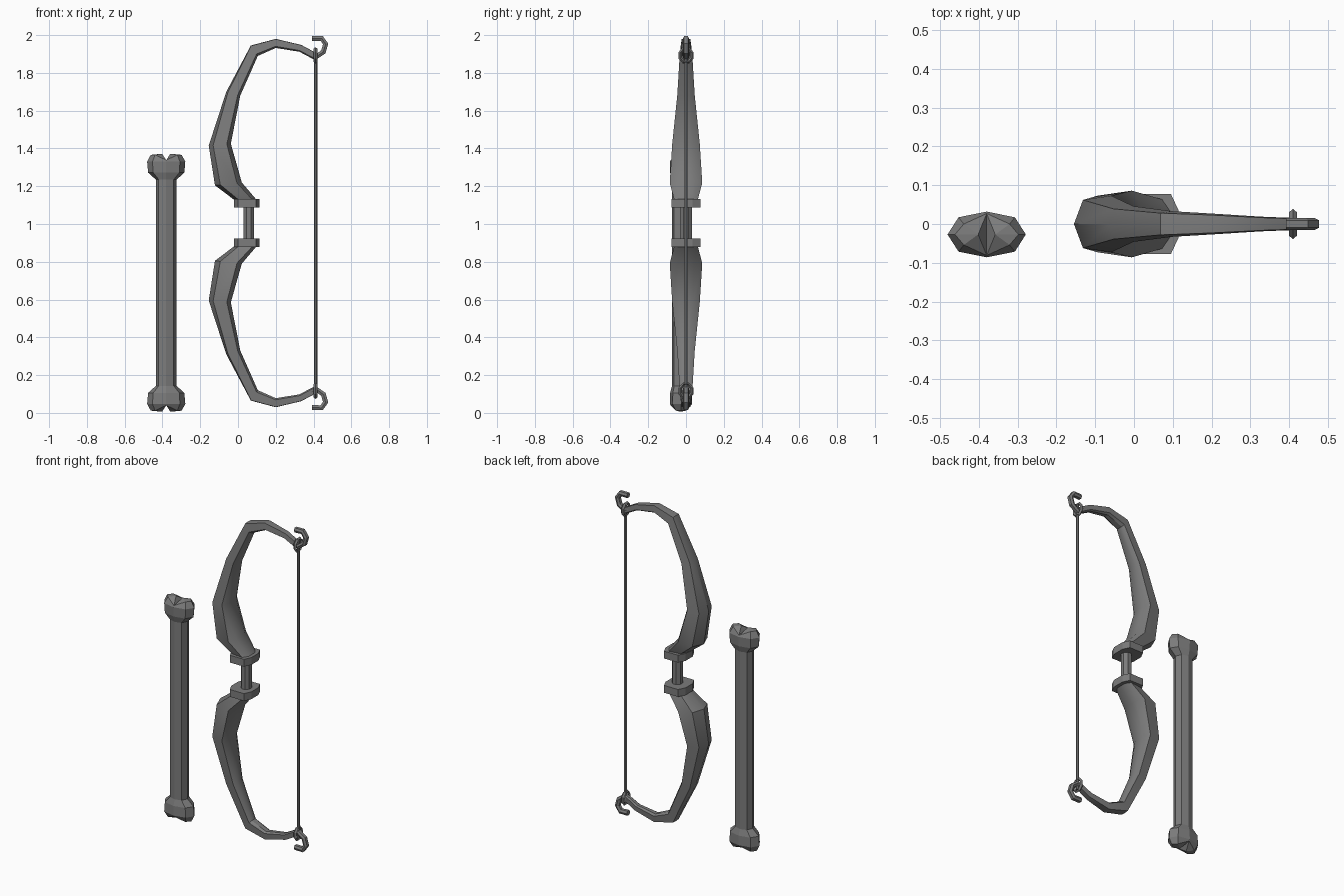
import bpy, bmesh, math
from mathutils import Vector

cube = bpy.data.objects.get("Cube")
if cube:
    bpy.data.objects.remove(cube)

MID = 1.005  # height of the bow's mirror plane

grey = bpy.data.materials.new("plain grey")
grey.use_nodes = True
grey.diffuse_color = (0.2, 0.2, 0.2, 1)
grey.node_tree.nodes["Principled BSDF"].inputs["Base Color"].default_value = (0.2, 0.2, 0.2, 1)


def finish(name, bm, mirror_z=None, smooth=0):
    """Turn a bmesh into an object, optionally mirrored about a height."""
    if mirror_z is not None:
        copy = bmesh.ops.duplicate(bm, geom=bm.verts[:] + bm.edges[:] + bm.faces[:])
        for v in copy["geom"]:
            if isinstance(v, bmesh.types.BMVert):
                v.co.z = 2 * mirror_z - v.co.z
        bmesh.ops.remove_doubles(bm, verts=bm.verts, dist=0.0005)
    bmesh.ops.recalc_face_normals(bm, faces=bm.faces)
    mesh = bpy.data.meshes.new(name)
    bm.to_mesh(mesh)
    bm.free()
    mesh.materials.append(grey)
    obj = bpy.data.objects.new(name, mesh)
    bpy.context.collection.objects.link(obj)
    if smooth:
        bpy.ops.object.select_all(action='DESELECT')
        obj.select_set(True)
        bpy.context.view_layer.objects.active = obj
        bpy.ops.object.shade_smooth_by_angle(angle=math.radians(smooth))
    return obj


def loft(bm, rings, caps=(True, True), closed=False):
    """Skin a list of point rings; returns the rings as vertices."""
    vs = [[bm.verts.new(p) for p in ring] for ring in rings]
    n = len(vs[0])
    pairs = list(zip(vs, vs[1:])) + ([(vs[-1], vs[0])] if closed else [])
    for a, b in pairs:
        for i in range(n):
            j = (i + 1) % n
            bm.faces.new((a[i], a[j], b[j], b[i]))
    for cap, ring in zip(caps, (vs[0], vs[-1])):
        if cap and not closed:
            bm.faces.new(ring)
    return vs


def prism(bm, outline, z0, z1):
    loft(bm, [[(x, y, z) for x, y in outline] for z in (z0, z1)])


# Limbs: outer edge, inner edge and half width at each station
stations = [((-0.01, 1.12), (0.105, 1.12), 0.06),
            ((-0.122, 1.205), (0.02, 1.22), 0.086),
            ((-0.155, 1.415), (-0.038, 1.425), 0.073),
            ((-0.062, 1.70), (0.012, 1.68), 0.046),
            ((0.068, 1.945), (0.105, 1.89), 0.033),
            ((0.20, 1.98), (0.20, 1.932), 0.027),
            ((0.335, 1.948), (0.325, 1.912), 0.019),
            ((0.415, 1.905), (0.40, 1.872), 0.016)]
# Section as (share of the way inward, share of the half width)
section = [(0, 0), (0.2, 0.85), (0.82, 1), (1, 0.5), (1, -0.5), (0.82, -1), (0.2, -0.85)]
bm = bmesh.new()
rings = []
for i, (outer, inner, w) in enumerate(stations):
    flat = 1 if i < 3 else 0.6 if i == 3 else 0.15
    ring = []
    for t, s in section:
        t = t * flat if t < 0.5 else t
        ring.append((outer[0] + (inner[0] - outer[0]) * t, w * s,
                     outer[1] + (inner[1] - outer[1]) * t))
    rings.append(ring)
loft(bm, rings)
finish("bow_limbs", bm, MID, 32)

# Curled hooks at the limb tips
path = [Vector((x, 0, z)) for x, z in
        [(0.37, 1.91), (0.415, 1.885), (0.452, 1.912), (0.464, 1.953),
         (0.443, 1.983), (0.392, 1.982)]]
bm = bmesh.new()
rings = []
for i, p in enumerate(path):
    d = (path[min(i + 1, len(path) - 1)] - path[max(i - 1, 0)]).normalized()
    side = Vector((-d.z, 0, d.x)) * 0.014
    rings.append([p + side * a + Vector((0, 0.016 * b, 0))
                  for a, b in ((1, 0.6), (0, 1), (-1, 0.6), (-1, -0.6), (0, -1), (1, -0.6))])
loft(bm, rings)
finish("tip_hooks", bm, MID)

# String loops around the tips
bm = bmesh.new()
rings = []
for k in range(8):
    a = math.tau * (k + 0.5) / 8
    rings.append([(0.41 + dx, math.sin(a) * (0.033 + dr), 1.893 + math.cos(a) * (0.038 + dr))
                  for dx, dr in ((0.01, 0), (0, 0.009), (-0.01, 0), (0, -0.009))])
loft(bm, rings, closed=True)
finish("string_loops", bm, MID)

# Bow string
bm = bmesh.new()
prism(bm, [(0.411 + 0.009 * math.cos(k * math.tau / 6), 0.009 * math.sin(k * math.tau / 6))
           for k in range(6)], 2 * MID - 1.92, 1.92)
finish("bow_string", bm)

# Collars either side of the grip
bm = bmesh.new()
prism(bm, [(-0.022, -0.035), (0, -0.078), (0.095, -0.078), (0.115, -0.035),
           (0.115, 0.035), (0.095, 0.078), (0, 0.078), (-0.022, 0.035)], 1.088, 1.133)
finish("grip_collars", bm, MID)

# Grip
bm = bmesh.new()
prism(bm, [(0.057 + 0.031 * math.cos(k * math.tau / 8 + math.pi / 8),
            0.034 * math.sin(k * math.tau / 8 + math.pi / 8)) for k in range(8)],
      2 * MID - 1.1, 1.1)
finish("grip", bm)

# Bone arrow: shaft with a two-lobed knob at each end
BX, BY, BZ = -0.38, -0.027, 0.689
outline = [(1, 0), (0.72, 0.75), (0, 1), (-0.72, 0.75), (-1, 0), (-0.72, -0.75), (0, -1), (0.72, -0.75)]
levels = [(BZ, 0.055, 0.047), (1.235, 0.055, 0.047), (1.272, 0.096, 0.057),
          (1.33, 0.101, 0.059), (1.366, 0.082, 0.036)]
bm = bmesh.new()
rings = []
for z, hx, hy in levels:
    ring = []
    for x, y in outline:
        notch = x == 0 and z > 1.34
        ring.append((BX + x * hx, BY + y * (0.054 if notch else hy), 1.338 if notch else z))
    rings.append(ring)
top = loft(bm, rings, caps=(False, False))[-1]
right = bm.verts.new((BX + 0.022, BY, 1.372))
left = bm.verts.new((BX - 0.022, BY, 1.372))
for crest, ids in ((right, (6, 7, 0, 1, 2)), (left, (2, 3, 4, 5, 6))):
    for a, b in zip(ids, ids[1:]):
        bm.faces.new((top[a], top[b], crest))
    bm.faces.new((top[2], top[6], crest))
finish("bone_arrow", bm, BZ)
